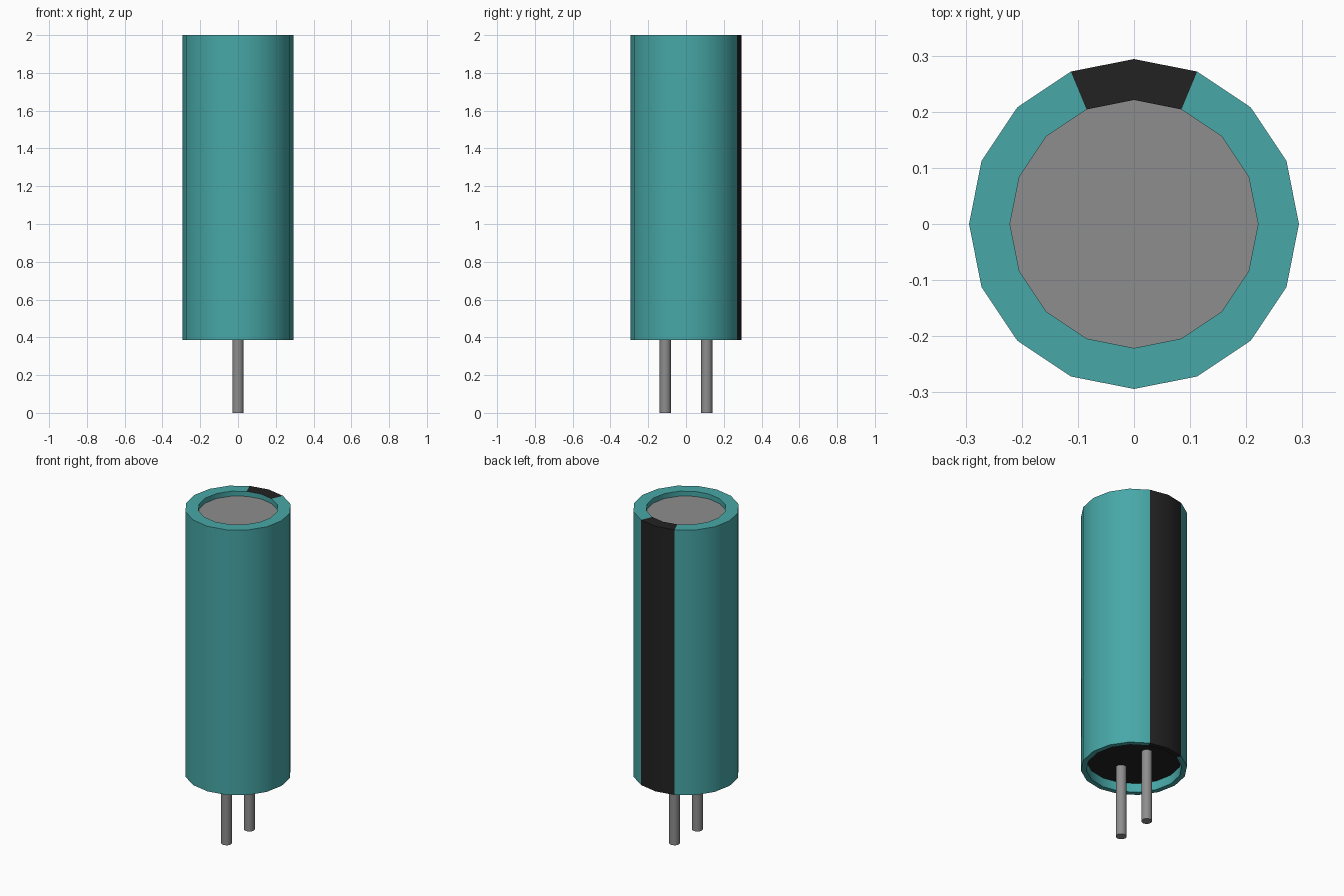
import bpy, bmesh, math

cube = bpy.data.objects.get("Cube")
if cube:
    bpy.data.objects.remove(cube, do_unlink=True)

SIDES = 16
TOP, BOTTOM = 2.0, 0.385
LID_Z, BASE_Z = 1.97, 0.44
OUTER, LID_R, BASE_R = 0.294, 0.221, 0.264


def material(name, rgb):
    mat = bpy.data.materials.new(name)
    mat.use_nodes = True
    color = (*rgb, 1.0)
    mat.diffuse_color = color
    mat.node_tree.nodes["Principled BSDF"].inputs["Base Color"].default_value = color
    return mat


teal = material("teal", (0.064, 0.39, 0.39))
black = material("black", (0.016, 0.016, 0.016))
grey = material("grey", (0.27, 0.27, 0.27))


def finish(name, bm, mats):
    mesh = bpy.data.meshes.new(name)
    bm.to_mesh(mesh)
    bm.free()
    for mat in mats:
        mesh.materials.append(mat)
    obj = bpy.data.objects.new(name, mesh)
    bpy.context.collection.objects.link(obj)
    bpy.ops.object.select_all(action="DESELECT")
    obj.select_set(True)
    bpy.context.view_layer.objects.active = obj
    bpy.ops.object.shade_smooth_by_angle(angle=math.radians(35))
    return obj


def ring(bm, radius, z):
    steps = [math.tau * i / SIDES for i in range(SIDES)]
    return [bm.verts.new((radius * math.cos(a), radius * math.sin(a), z)) for a in steps]


# Sleeve: lathed wall with folded rims, open at both ends
bm = bmesh.new()
profile = [(BASE_R, BASE_Z), (BASE_R, BOTTOM), (OUTER, BOTTOM),
           (OUTER, TOP), (LID_R, TOP), (LID_R, LID_Z)]
rings = [ring(bm, r, z) for r, z in profile]
for level, (low, high) in enumerate(zip(rings, rings[1:])):
    on_outside = level in (1, 2, 3)
    for i in range(SIDES):
        j = (i + 1) % SIDES
        face = bm.faces.new((low[i], low[j], high[j], high[i]))
        # Polarity stripe covers the two rear facets and their rims
        at_back = i in (SIDES // 4 - 1, SIDES // 4)
        face.material_index = int(on_outside and at_back)
finish("sleeve", bm, [teal, black])

# Recessed end discs
bm = bmesh.new()
bm.faces.new(ring(bm, LID_R, LID_Z))
finish("top_lid", bm, [grey])

bm = bmesh.new()
bm.faces.new(reversed(ring(bm, BASE_R, BASE_Z)))
finish("base_seal", bm, [black])

# Pair of wire leads
for name, y in (("front_lead", -0.11), ("back_lead", 0.11)):
    bm = bmesh.new()
    bmesh.ops.create_cone(bm, cap_ends=True, segments=SIDES,
                          radius1=0.03, radius2=0.03, depth=BASE_Z)
    bmesh.ops.translate(bm, verts=bm.verts, vec=(0, y, BASE_Z / 2))
    finish(name, bm, [grey])
